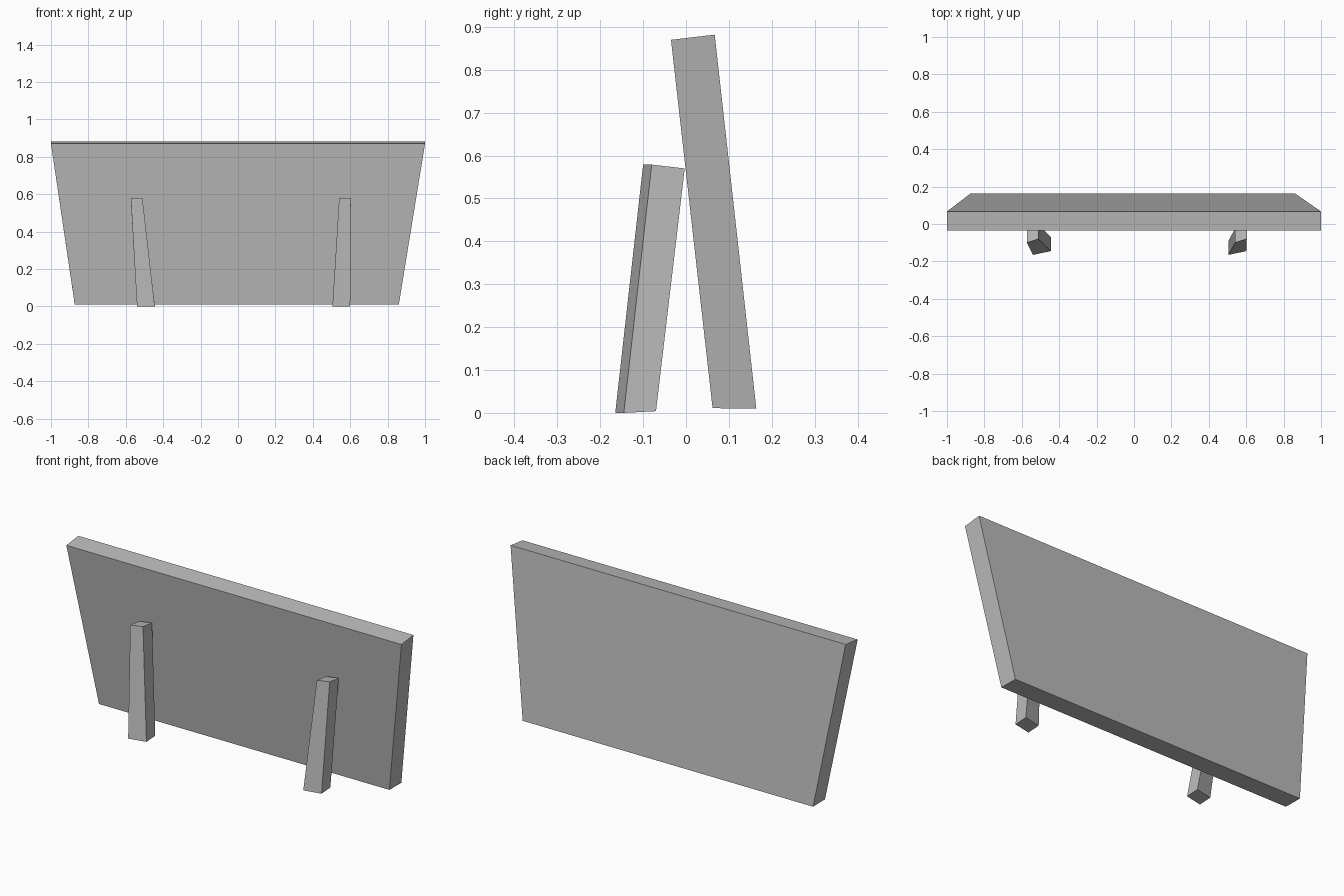
import bpy
import bmesh

cube = bpy.data.objects.get("Cube")
if cube:
    bpy.data.objects.remove(cube, do_unlink=True)

grey = bpy.data.materials.new("plain_grey")
grey.use_nodes = True
colour = (0.5, 0.5, 0.5, 1)
grey.diffuse_color = colour
grey.node_tree.nodes["Principled BSDF"].inputs["Base Color"].default_value = colour


def tapered_block(name, bottom, top):
    """Solid block between two four-cornered ends, each listed anticlockwise from front right."""
    bm = bmesh.new()
    low = [bm.verts.new(p) for p in bottom]
    high = [bm.verts.new(p) for p in top]
    bm.faces.new(low[::-1])
    bm.faces.new(high)
    for i in range(4):
        j = (i + 1) % 4
        bm.faces.new((low[i], low[j], high[j], high[i]))
    bmesh.ops.recalc_face_normals(bm, faces=bm.faces)
    mesh = bpy.data.meshes.new(name)
    bm.to_mesh(mesh)
    bm.free()
    mesh.materials.append(grey)
    obj = bpy.data.objects.new(name, mesh)
    bpy.context.collection.objects.link(obj)
    return obj


def panel_end(x0, x1, front, back):
    return [(x0, *front), (x1, *front), (x1, *back), (x0, *back)]


# Leaning board, wider at the top
tapered_block("board",
              panel_end(-0.873, 0.86, (0.062, 0.011), (0.164, 0.01)),
              panel_end(-1, 1, (-0.035, 0.87), (0.067, 0.882)))


def leg_end(x0, x1, y_front, y_back, z_front, z_back):
    # Ends are slightly skewed, so the outer corners sit further back
    skew = 0.02
    return [(x0, y_front, z_front), (x1, y_front + skew, z_front),
            (x1, y_back, z_back), (x0, y_back - skew, z_back)]


# Two tapered props in front of the board
for name, foot, head in (("right_leg", -0.54, -0.573), ("left_leg", 0.505, 0.541)):
    tapered_block(name,
                  leg_end(foot, foot + 0.095, -0.165, -0.07, 0, 0.004),
                  leg_end(head, head + 0.062, -0.1, -0.003, 0.579, 0.57))
